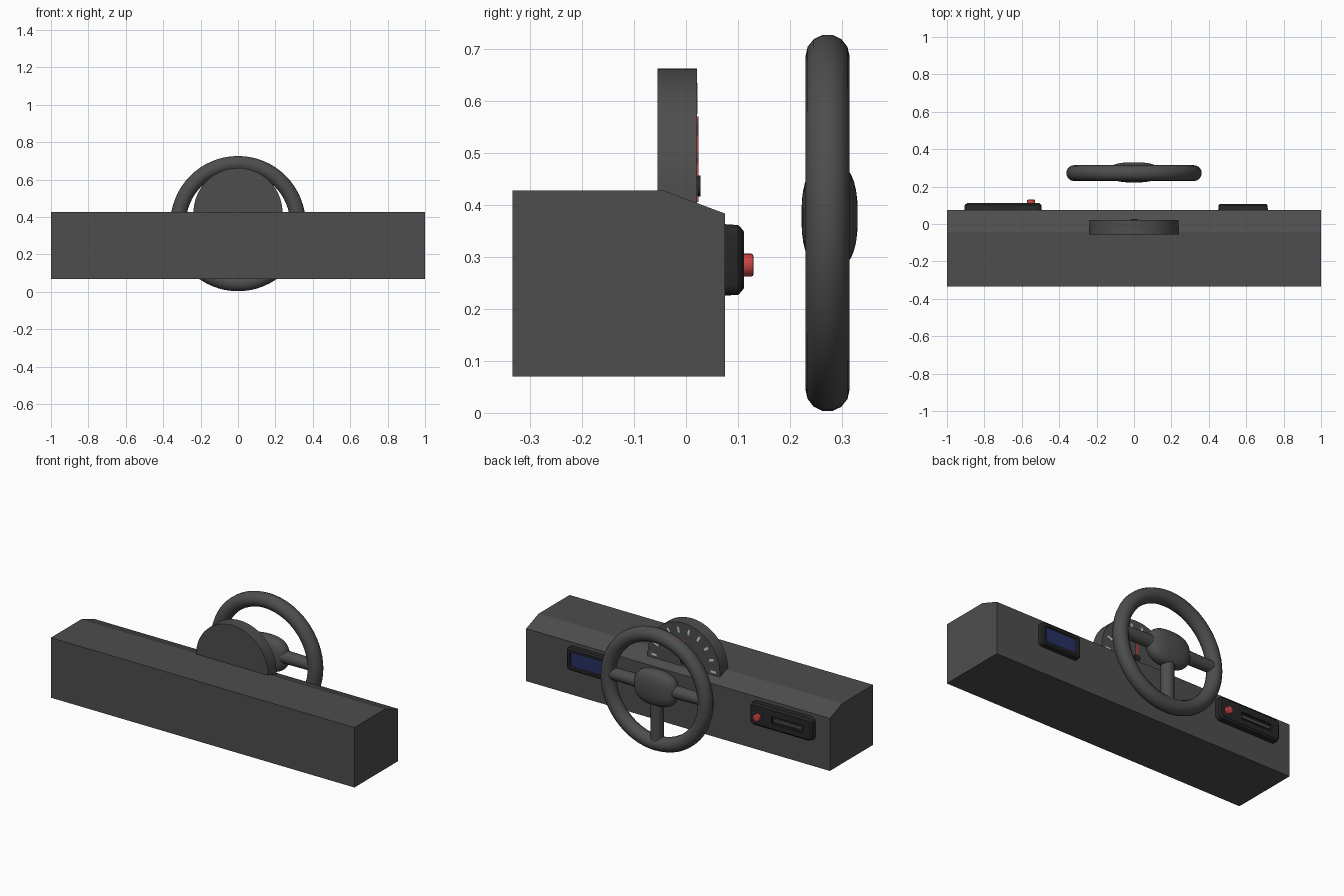
import bpy, bmesh, math
from mathutils import Matrix, Vector

if "Cube" in bpy.data.objects:
    bpy.data.objects.remove(bpy.data.objects["Cube"])


def material(name, rgb):
    m = bpy.data.materials.new(name)
    m.diffuse_color = (*rgb, 1)
    m.use_nodes = True
    m.node_tree.nodes["Principled BSDF"].inputs["Base Color"].default_value = m.diffuse_color
    return m


GREY = material("dark_grey", (0.075, 0.075, 0.075))
BLACK = material("near_black", (0.02, 0.02, 0.02))
RED = material("red", (0.6, 0.06, 0.06))
BLUE = material("screen_blue", (0.02, 0.03, 0.12))
PALE = material("tick_white", (0.6, 0.6, 0.6))


def finish(name, bm, mat, smooth=None):
    bmesh.ops.recalc_face_normals(bm, faces=bm.faces)
    me = bpy.data.meshes.new(name)
    bm.to_mesh(me)
    bm.free()
    ob = bpy.data.objects.new(name, me)
    bpy.context.collection.objects.link(ob)
    me.materials.append(mat)
    if smooth:
        bpy.ops.object.select_all(action='DESELECT')
        ob.select_set(True)
        bpy.context.view_layer.objects.active = ob
        bpy.ops.object.shade_smooth_by_angle(angle=math.radians(smooth))
    return ob


def loft(name, rings, mat, smooth=None):
    """Skin matching rings of points and cap both ends."""
    bm = bmesh.new()
    rows = [[bm.verts.new(p) for p in r] for r in rings]
    n = len(rows[0])
    for a, b in zip(rows, rows[1:]):
        for i in range(n):
            j = (i + 1) % n
            bm.faces.new((a[i], a[j], b[j], b[i]))
    bm.faces.new(rows[0])
    bm.faces.new(rows[-1])
    return finish(name, bm, mat, smooth)


def box(name, lo, hi, mat, spin=None):
    lo, hi = Vector(lo), Vector(hi)
    bm = bmesh.new()
    bmesh.ops.create_cube(bm, size=1)
    bmesh.ops.scale(bm, vec=hi - lo, verts=bm.verts)
    bmesh.ops.translate(bm, vec=(lo + hi) / 2, verts=bm.verts)
    if spin:
        bmesh.ops.transform(bm, matrix=spin, verts=bm.verts)
    return finish(name, bm, mat)


def rod(name, a, b, r1, r2, mat, sides=24, bevel=0):
    a, b = Vector(a), Vector(b)
    d = b - a
    bm = bmesh.new()
    bmesh.ops.create_cone(bm, cap_ends=True, segments=sides, radius1=r1, radius2=r2, depth=d.length)
    rot = d.to_track_quat('Z', 'Y').to_matrix().to_4x4()
    if bevel:
        rim = [e for e in bm.edges if all(v.co.z > 0 for v in e.verts)]
        bmesh.ops.bevel(bm, geom=rim, offset=bevel, segments=2, profile=0.5, affect='EDGES')
    bmesh.ops.transform(bm, matrix=Matrix.Translation((a + b) / 2) @ rot, verts=bm.verts)
    return finish(name, bm, mat, 40)


def panel(name, cx, cz, w, h, r, steps, mat):
    """Rounded rectangle facing +y, lofted through (inset, y) steps."""
    rings = []
    for inset, y in steps:
        rr = max(r - inset, 0.004)
        ring = []
        for k, (sx, sz) in enumerate(((1, 1), (-1, 1), (-1, -1), (1, -1))):
            for t in range(5):
                a = math.pi / 2 * (k + t / 4)
                ring.append((cx + sx * (w / 2 - inset - rr) + rr * math.cos(a), y,
                             cz + sz * (h / 2 - inset - rr) + rr * math.sin(a)))
        rings.append(ring)
    return loft(name, rings, mat, 30)


# Dashboard body: extruded side profile
profile = [(-0.333, 0.07), (0.075, 0.07), (0.075, 0.383), (-0.042, 0.427), (-0.333, 0.427)]
loft("dashboard_body", [[(x, y, z) for y, z in profile] for x in (-1, 1)], GREY)

# Gauge housing: half disc standing on the dashboard
R, GZ = 0.238, 0.424
arc = [(R * math.cos(math.pi * i / 32), GZ + R * math.sin(math.pi * i / 32)) for i in range(33)]
arc = [(R, 0.38)] + arc + [(-R, 0.38)]
loft("gauge_housing", [[(x, y, z) for x, z in arc] for y in (-0.055, 0.021)], GREY, 30)

# Gauge ticks, needle and pivot
center = Matrix.Translation((0, 0, GZ))
for i in range(10):
    spin = center @ Matrix.Rotation(math.radians(-90 + 20 * i), 4, 'Y')
    box(f"gauge_tick_{i}", (-0.007, 0.018, 0.178), (0.007, 0.0225, 0.212), PALE, spin)
box("gauge_needle", (-0.006, 0.018, 0.405), (0.006, 0.024, 0.57), RED)
rod("needle_pivot", (0, 0.015, 0.436), (0, 0.028, 0.436), 0.02, 0.02, BLACK)

# Steering wheel rim
WY, WZ = 0.272, 0.365
bm = bmesh.new()
N, M = 64, 14
grid = []
for i in range(N):
    a = 2 * math.pi * i / N
    row = []
    for j in range(M):
        b = 2 * math.pi * (j + 0.5) / M
        rad = 0.32 + 0.0425 * math.cos(b)
        row.append(bm.verts.new((rad * math.cos(a), WY + 0.0425 * math.sin(b), WZ + rad * math.sin(a))))
    grid.append(row)
for i in range(N):
    for j in range(M):
        p, q, k = grid[i], grid[(i + 1) % N], (j + 1) % M
        bm.faces.new((p[j], q[j], q[k], p[k]))
finish("steering_wheel_rim", bm, GREY, 60)

# Wheel hub: squared-off ellipsoid
bm = bmesh.new()
bmesh.ops.create_uvsphere(bm, u_segments=40, v_segments=20, radius=1,
                          matrix=Matrix.Rotation(math.pi / 2, 4, 'X'))
for v in bm.verts:
    s = sum(abs(c) ** 2.6 for c in v.co) ** (-1 / 2.6)
    v.co = Vector((0.138 * v.co.x * s, 0.276 + 0.054 * v.co.y * s, 0.378 + 0.104 * v.co.z * s))
finish("steering_wheel_hub", bm, GREY, 60)

# Wheel spokes
for side, sx in (("left", -1), ("right", 1)):
    rod(f"spoke_{side}", (sx * 0.05, WY, 0.382), (sx * 0.315, WY, 0.382), 0.038, 0.034, GREY)
rod("spoke_lower", (0, WY, 0.34), (0, WY, 0.055), 0.038, 0.036, GREY)

# Radio panel with a recessed slot and red knob
radio = panel("radio_panel", -0.7, 0.294, 0.415, 0.138, 0.03,
              [(0, 0.07), (0.003, 0.102), (0.014, 0.111)], BLACK)
cutter = box("slot_cutter", (-0.85, 0.098, 0.268), (-0.64, 0.13, 0.312), BLACK)
cutter.hide_render = True
cutter.hide_viewport = True
cut = radio.modifiers.new("slot", 'BOOLEAN')
cut.operation = 'DIFFERENCE'
cut.object = cutter
box("radio_slot_bar", (-0.84, 0.09, 0.282), (-0.65, 0.106, 0.298), GREY)
rod("radio_knob", (-0.55, 0.1, 0.284), (-0.55, 0.13, 0.284), 0.022, 0.022, RED, bevel=0.005)

# Display frame with recessed blue screen
panel("display_frame", 0.583, 0.294, 0.266, 0.138, 0.022,
      [(0, 0.07), (0.002, 0.1), (0.01, 0.108), (0.024, 0.108), (0.028, 0.098)], BLACK)
box("display_screen", (0.483, 0.09, 0.25), (0.683, 0.1, 0.338), BLUE)
